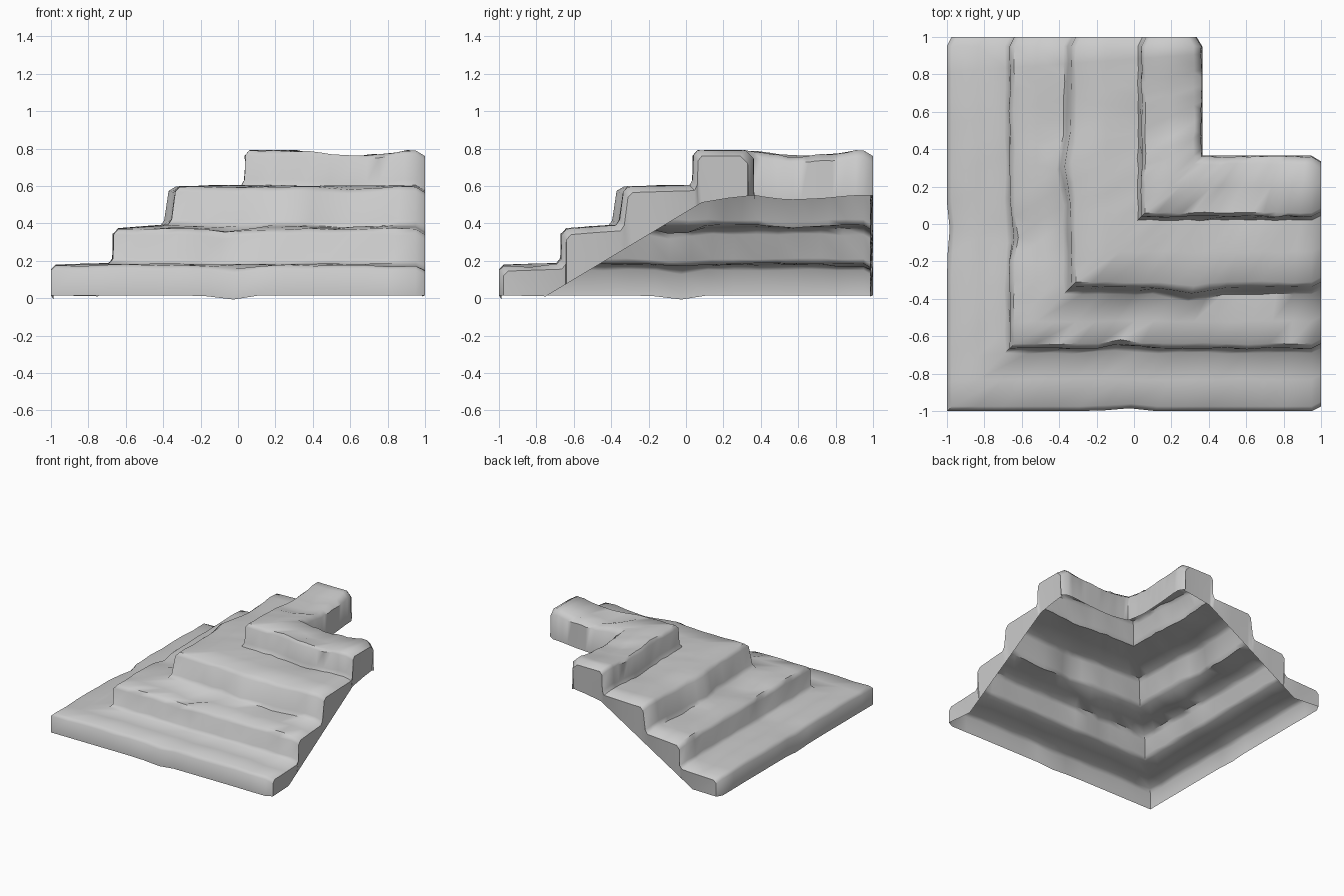
import bpy, bmesh, math, random

if "Cube" in bpy.data.objects:
    bpy.data.objects.remove(bpy.data.objects["Cube"])

random.seed(4)

# Stepped cross-section: (distance across the steps, height)
PROFILE = [(-1.0, 0.015), (-1.0, 0.15), (-0.975, 0.175), (-0.83, 0.18), (-0.69, 0.185),
           (-0.668, 0.21), (-0.665, 0.34), (-0.64, 0.37), (-0.52, 0.38), (-0.375, 0.39),
           (-0.355, 0.42), (-0.335, 0.57), (-0.31, 0.595), (-0.15, 0.6), (0.02, 0.605),
           (0.035, 0.635), (0.04, 0.765), (0.06, 0.79), (0.2, 0.79), (0.32, 0.79),
           (0.36, 0.75), (0.365, 0.55)]

# Worn spots: (x, y, radius x, radius y, shift y, shift z)
WEAR = [(0.30, -0.36, 0.12, 0.06, -0.04, 0.0),
        (-0.06, -0.98, 0.08, 0.06, 0.02, -0.03),
        (-0.06, -0.52, 0.10, 0.08, 0.0, -0.04),
        (-0.06, -0.66, 0.10, 0.05, 0.02, -0.02),
        (0.60, -0.33, 0.12, 0.06, 0.0, -0.02),
        (0.88, -0.85, 0.08, 0.10, 0.0, -0.03),
        (0.55, 0.20, 0.14, 0.20, 0.0, -0.045),
        (0.74, 0.20, 0.12, 0.20, 0.0, -0.025)]


def worn(x, y, z):
    dy = dz = 0.0
    for cx, cy, rx, ry, sy, sz in WEAR:
        w = math.exp(-((x - cx) / rx) ** 2 - ((y - cy) / ry) ** 2)
        dy += sy * w
        dz += sz * w
    return x, y + dy, z + dz


def underside(y):
    """Slanted lower edge of the arm's end wall."""
    y = min(max(y, -0.75), 0.365)
    if y < 0.1:
        return y, 0.01 + (y + 0.75) * 0.6
    return y, 0.52 + (y - 0.1) * 0.113


# Rows of points from the diagonal mitre out to the end of one arm
STEPS = 14
rows = []
for i in range(STEPS + 1):
    t = i / STEPS
    row = []
    for k, (d, z) in enumerate(PROFILE):
        x = d + (0.95 - d) * t
        if 0 < i:
            p = worn(x, d, z)
            if 0 < k < len(PROFILE) - 1 and i < STEPS:
                p = (p[0], p[1] + (random.uniform(-.005, .005) if k > 2 else 0),
                     p[2] + random.uniform(-.005, .005))
        else:
            p = (x, d, z)
        row.append(p)
    rows.append(row)

# Rounded rim, then the end wall down to its slanted lower edge
rim, foot = [], []
last = len(PROFILE) - 1
for k, (d, z) in enumerate(PROFILE):
    y = d - 0.03 if d > 0.3 else d + 0.025
    rim.append((1.0, y, z - (0.03 if 0 < k < last else 0)))
    fy, fz = underside(y)
    foot.append((0.985, fy, fz))
rows += [rim, foot]

# Build the arm and its twin mirrored across the diagonal
bm = bmesh.new()
for swap in (False, True):
    grid = [[bm.verts.new((y, x, z) if swap else (x, y, z)) for x, y, z in r] for r in rows]
    for a, b in zip(grid, grid[1:]):
        for k in range(last):
            quad = [a[k], b[k], b[k + 1], a[k + 1]]
            bm.faces.new(quad[::-1] if swap else quad)
bmesh.ops.remove_doubles(bm, verts=bm.verts, dist=0.0005)
bm.normal_update()
if sum(f.normal.z * f.calc_area() for f in bm.faces) < 0:
    bmesh.ops.reverse_faces(bm, faces=bm.faces)

mesh = bpy.data.meshes.new("corner_stairs")
bm.to_mesh(mesh)
bm.free()
stairs = bpy.data.objects.new("corner_stairs", mesh)
bpy.context.collection.objects.link(stairs)
bpy.context.view_layer.objects.active = stairs
stairs.select_set(True)
bpy.ops.object.shade_smooth_by_angle(angle=math.radians(50))
